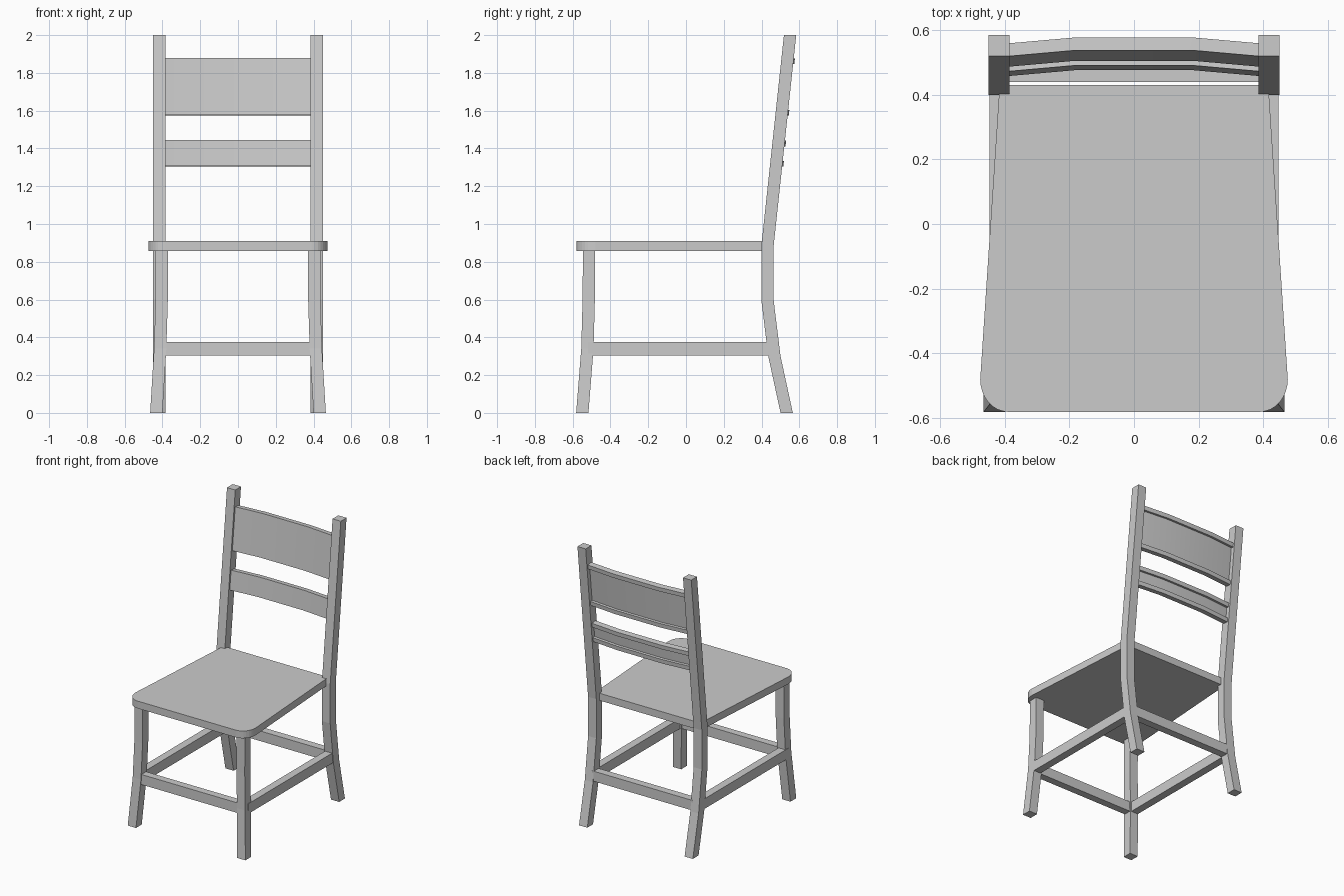
import bpy, bmesh, math

if "Cube" in bpy.data.objects:
    bpy.data.objects.remove(bpy.data.objects["Cube"])


def loft(name, rings):
    """Join equal-sided rings of points into one closed solid."""
    bm = bmesh.new()
    vs = [[bm.verts.new(p) for p in r] for r in rings]
    n = len(rings[0])
    for a, b in zip(vs, vs[1:]):
        for i in range(n):
            j = (i + 1) % n
            bm.faces.new((a[i], a[j], b[j], b[i]))
    bm.faces.new(vs[0])
    bm.faces.new(vs[-1])
    bmesh.ops.recalc_face_normals(bm, faces=bm.faces)
    me = bpy.data.meshes.new(name)
    bm.to_mesh(me)
    bm.free()
    ob = bpy.data.objects.new(name, me)
    bpy.context.collection.objects.link(ob)
    return ob


def mirror_x(ob):
    ob.modifiers.new("Mirror", 'MIRROR')


def leg(name, path, w=0.065):
    h = w / 2
    mirror_x(loft(name, [[(x - h, y - h, z), (x + h, y - h, z),
                          (x + h, y + h, z), (x - h, y + h, z)]
                         for x, y, z in path]))


def box(name, x0, x1, y0, y1, z0, z1):
    return loft(name, [[(x0, y0, z), (x1, y0, z), (x1, y1, z), (x0, y1, z)]
                       for z in (z0, z1)])


# Legs: splayed front pair, bent back pair carrying the backrest
leg("front_leg", [(0.4325, -0.549, 0), (0.412, -0.522, 0.34),
                  (0.404, -0.515, 0.6), (0.404, -0.513, 0.88)])
leg("back_leg", [(0.4175, 0.533, 0), (0.4175, 0.468, 0.3), (0.4175, 0.431, 0.6),
                 (0.4175, 0.431, 0.88), (0.4175, 0.551, 2.0)])

# Seat: tapered towards the back, rounded front corners
half = [(0.415, 0.43)]
for k in range(9):
    a = math.radians(90 * k / 8)
    half.append((0.39 + 0.085 * math.cos(a), -0.48 - 0.1 * math.sin(a)))
outline = half + [(-x, y) for x, y in reversed(half)]
loft("seat", [[(x, y, z) for x, y in outline] for z in (0.858, 0.91)])

# Stretchers between the legs
Z0, Z1 = 0.304, 0.376
box("front_stretcher", -0.4, 0.4, -0.55, -0.497, Z0, Z1)
box("back_stretcher", -0.4, 0.4, 0.438, 0.493, Z0, Z1)
mirror_x(box("side_stretcher", 0.39, 0.446, -0.52, 0.465, Z0, Z1))


# Backrest slats: bowed, leaning with the posts, with a lip along the back edges
def slat(name, z0, z1):
    lean = math.atan2(0.12, 1.12)
    c, s = math.cos(lean), math.sin(lean)
    h = (z1 - z0) / c
    t, web, lip = 0.04, 0.022, 0.03
    profile = [(0, 0), (t, 0), (t, lip), (web, lip),
               (web, h - lip), (t, h - lip), (t, h), (0, h)]
    y0 = 0.3985 + (z0 - 0.88) * 0.12 / 1.12
    rings = []
    for x, bow in ((-0.395, 0.012), (-0.18, 0.031), (0.18, 0.031), (0.395, 0.012)):
        rings.append([(x, y0 + bow + d * c + u * s, z0 + u * c - d * s)
                      for d, u in profile])
    ob = loft(name, rings)
    bpy.context.view_layer.objects.active = ob
    ob.select_set(True)
    bpy.ops.object.shade_smooth_by_angle(angle=math.radians(30))
    ob.select_set(False)


slat("upper_slat", 1.578, 1.88)
slat("lower_slat", 1.308, 1.445)
